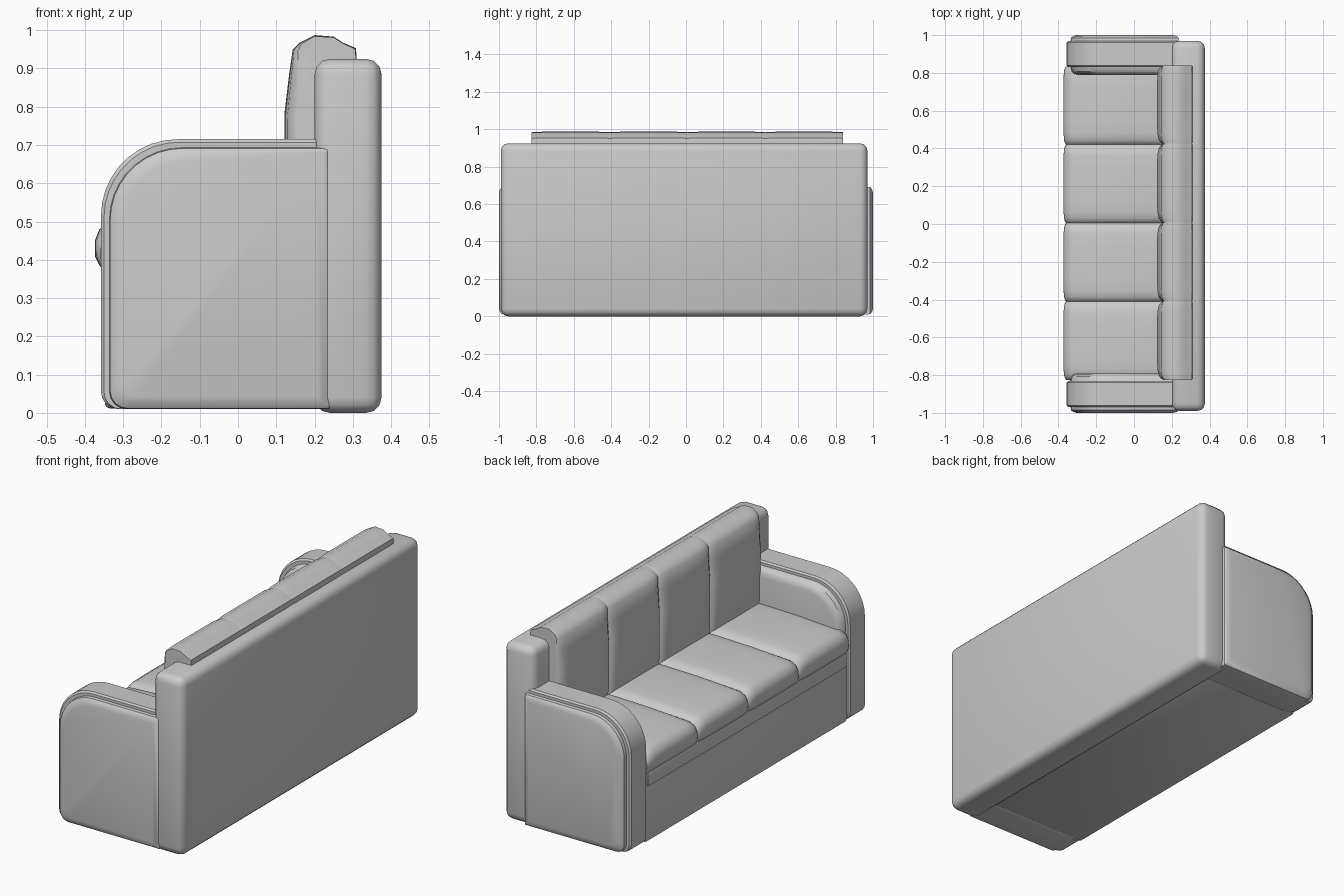
import bpy, bmesh, math

if "Cube" in bpy.data.objects:
    bpy.data.objects.remove(bpy.data.objects["Cube"])


def finish(name, bm, angle=35):
    bmesh.ops.recalc_face_normals(bm, faces=bm.faces)
    me = bpy.data.meshes.new(name)
    bm.to_mesh(me)
    bm.free()
    me.polygons.foreach_set("use_smooth", [True] * len(me.polygons))
    me.set_sharp_from_angle(angle=math.radians(angle))
    ob = bpy.data.objects.new(name, me)
    bpy.context.collection.objects.link(ob)
    return ob


def loft(name, rings, angle=35):
    """Skin a list of closed rings of 3D points and cap both ends."""
    bm = bmesh.new()
    vs = [[bm.verts.new(p) for p in r] for r in rings]
    n = len(vs[0])
    for a, b in zip(vs, vs[1:]):
        for i in range(n):
            j = (i + 1) % n
            bm.faces.new((a[i], a[j], b[j], b[i]))
    bm.faces.new(vs[0])
    bm.faces.new(vs[-1])
    return finish(name, bm, angle)


def rounded_box(name, lo, hi, r, seg=3):
    bm = bmesh.new()
    bmesh.ops.create_cube(bm, size=1)
    for v in bm.verts:
        v.co = [(a + b) / 2 + c * (b - a) for a, b, c in zip(lo, hi, v.co)]
    bmesh.ops.bevel(bm, geom=bm.edges[:], offset=r, segments=seg,
                    profile=0.5, affect='EDGES')
    return finish(name, bm)


def arc(cx, cz, r, a0, a1, n):
    for k in range(n + 1):
        a = math.radians(a0 + (a1 - a0) * k / n)
        yield cx + r * math.cos(a), cz + r * math.sin(a)


def arm_profile(i):
    """Arm side outline: big round at top front, inset by i."""
    e = max(0, i - 0.022)
    x0, top, bot, back = -0.358 + i, 0.715 - i, 0.01 + e, 0.24 - e
    pts = [(back, bot), (back, top)]
    pts += arc(x0 + 0.2 - i / 2, top - 0.2 + i / 2, 0.2 - i / 2, 90, 180, 9)
    pts += arc(x0 + 0.045, bot + 0.045, 0.045, 180, 270, 4)
    return pts


# arms: outer band with padded panels on both faces
ARM = [(0.79, 0.06), (0.795, 0.042), (0.808, 0.028), (0.832, 0.022), (0.832, 0.008),
       (0.84, 0), (0.96, 0), (0.968, 0.008), (0.968, 0.022), (0.985, 0.024),
       (0.995, 0.036), (1.0, 0.055)]
for side, s in (("left", 1), ("right", -1)):
    loft(side + "_arm", [[(x, s * y, z) for x, z in arm_profile(i)] for y, i in ARM])

# back panel, base and front rail
rounded_box("back_panel", (0.2, -0.99, 0), (0.375, 0.97, 0.925), 0.04)
rounded_box("base", (-0.348, -0.83, 0.012), (0.25, 0.83, 0.46), 0.012, 2)
rounded_box("front_rail", (-0.357, -0.82, 0.30), (0.1, 0.82, 0.40), 0.012, 2)


def cushions(name, full, crease, y0, y1, count=4):
    """Pillow row: the full profile shrinks to the crease profile at each seam."""
    steps = [(0, 1), (0.02, 0.6), (0.06, 0.25), (0.14, 0.08), (0.3, 0.02), (0.5, 0),
             (0.7, 0.02), (0.86, 0.08), (0.94, 0.25), (0.98, 0.6)]
    w = (y1 - y0) / count
    stations = [(y0 + (c + t) * w, k) for c in range(count) for t, k in steps]
    stations.append((y1, 1))
    rings = []
    for y, k in stations:
        rings.append([(a[0] + (b[0] - a[0]) * k, y, a[1] + (b[1] - a[1]) * k)
                      for a, b in zip(full, crease)])
    loft(name, rings, 40)


# seat cushions
cushions("seat_cushions",
         [(0.22, 0.40), (-0.345, 0.365), (-0.362, 0.385), (-0.374, 0.41), (-0.374, 0.45),
          (-0.362, 0.48), (-0.33, 0.50), (-0.1, 0.515), (0.1, 0.52), (0.22, 0.515)],
         [(0.22, 0.40), (-0.345, 0.37), (-0.355, 0.387), (-0.36, 0.41), (-0.358, 0.44),
          (-0.345, 0.462), (-0.31, 0.476), (-0.1, 0.485), (0.1, 0.49), (0.22, 0.49)],
         -0.825, 0.835)

# back cushions with a continuous rolled top
cushions("back_cushions",
         [(0.30, 0.45), (0.14, 0.45), (0.122, 0.54), (0.121, 0.78), (0.133, 0.88), (0.143, 0.95),
          (0.162, 0.968), (0.2, 0.987), (0.25, 0.983), (0.275, 0.967), (0.308, 0.953), (0.31, 0.93)],
         [(0.30, 0.45), (0.165, 0.45), (0.157, 0.54), (0.155, 0.78), (0.158, 0.88), (0.156, 0.945),
          (0.167, 0.965), (0.2, 0.984), (0.25, 0.981), (0.275, 0.965), (0.306, 0.951), (0.308, 0.93)],
         -0.825, 0.84)
